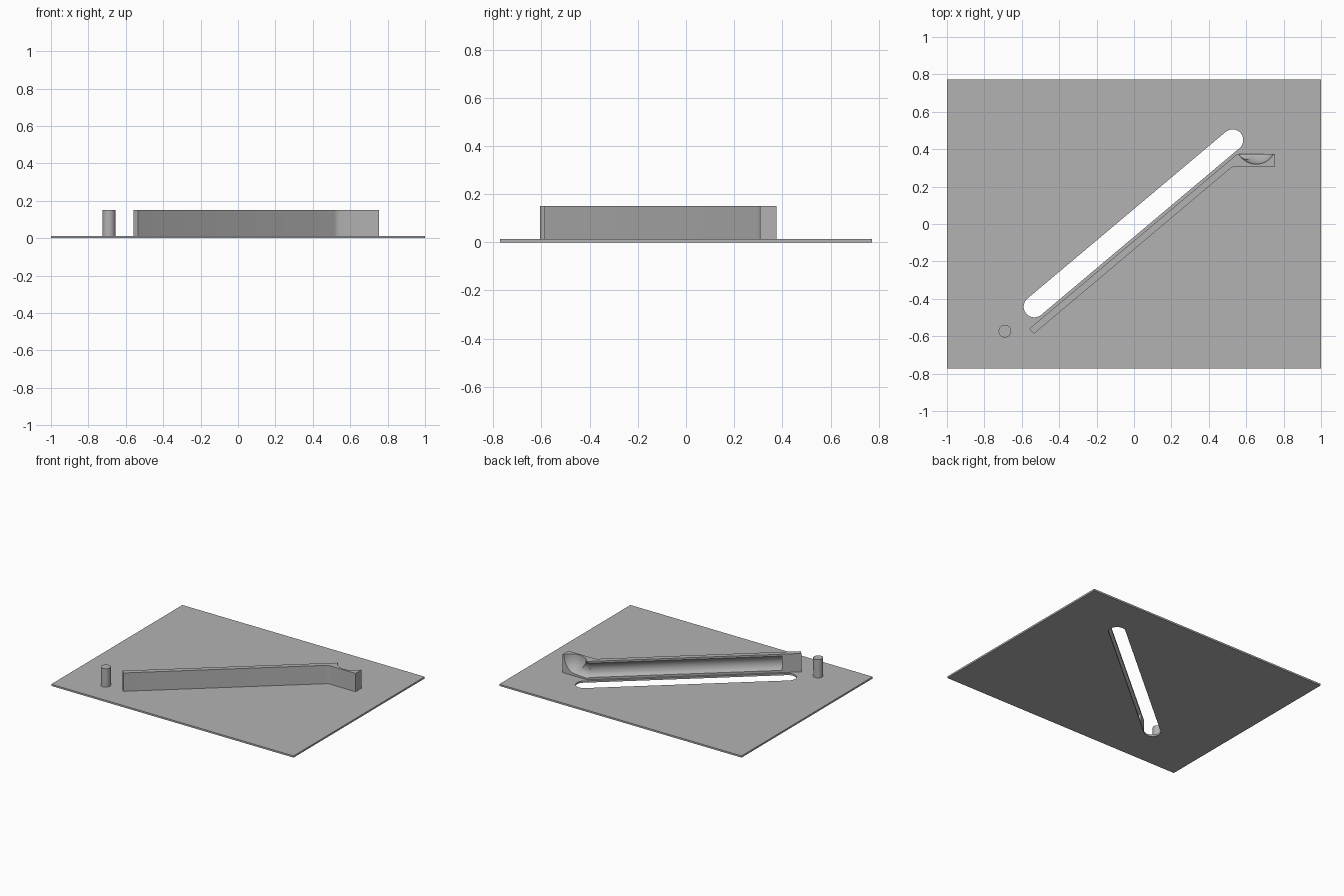
import bpy, bmesh, math
from mathutils import Vector

cube = bpy.data.objects.get("Cube")
if cube:
    bpy.data.objects.remove(cube, do_unlink=True)

grey = bpy.data.materials.new("light_grey")
grey.use_nodes = True
colour = (0.45, 0.45, 0.45, 1)
grey.diffuse_color = colour
grey.node_tree.nodes["Principled BSDF"].inputs["Base Color"].default_value = colour

PLATE, TOP = 0.013, 0.15
run = Vector((0.765, 0.644, 0)).normalized()
side = Vector((-run.y, run.x, 0))


def add(name, bm, helper=False):
    bmesh.ops.recalc_face_normals(bm, faces=bm.faces)
    mesh = bpy.data.meshes.new(name)
    bm.to_mesh(mesh)
    bm.free()
    mesh.materials.append(grey)
    ob = bpy.data.objects.new(name, mesh)
    bpy.context.collection.objects.link(ob)
    ob.hide_render = helper
    return ob


def prism(name, outline, z0, z1, helper=False):
    bm = bmesh.new()
    face = bm.faces.new([bm.verts.new((x, y, z0)) for x, y in outline])
    up = bmesh.ops.extrude_face_region(bm, geom=[face])["geom"]
    verts = [v for v in up if isinstance(v, bmesh.types.BMVert)]
    bmesh.ops.translate(bm, verts=verts, vec=(0, 0, z1 - z0))
    return add(name, bm, helper)


def rod(name, a, b, r, segments=48):
    bm = bmesh.new()
    bmesh.ops.create_cone(bm, cap_ends=True, segments=segments, radius1=r,
                          radius2=r, depth=(b - a).length)
    ob = add(name, bm, True)
    ob.location = (a + b) / 2
    ob.rotation_euler = (b - a).to_track_quat('Z', 'Y').to_euler()
    return ob


def ball(name, centre, r, stretch=1):
    bm = bmesh.new()
    bmesh.ops.create_uvsphere(bm, u_segments=48, v_segments=24, radius=r)
    ob = add(name, bm, True)
    ob.location = centre
    ob.scale.z = stretch
    return ob


def carve(target, cutters):
    bpy.context.view_layer.objects.active = target
    for cutter in cutters:
        mod = target.modifiers.new("cut", 'BOOLEAN')
        mod.operation, mod.solver, mod.object = 'DIFFERENCE', 'EXACT', cutter
        bpy.ops.object.modifier_apply(modifier=mod.name)
        bpy.data.objects.remove(cutter, do_unlink=True)


def smooth(ob):
    bpy.ops.object.select_all(action='DESELECT')
    ob.select_set(True)
    bpy.context.view_layer.objects.active = ob
    bpy.ops.object.shade_smooth_by_angle(angle=math.radians(30))


# Base plate with a round-ended diagonal slot
plate = prism("base_plate", [(-1, -0.773), (1, -0.773), (1, 0.773), (-1, 0.773)], 0, PLATE)
heading = math.atan2(run.y, run.x)
slot = []
for cx, cy, start in ((0.527, 0.449, -90), (-0.533, -0.442, 90)):
    for i in range(17):
        a = heading + math.radians(start + i * 180 / 16)
        slot.append((cx + 0.057 * math.cos(a), cy + 0.057 * math.sin(a)))
carve(plate, [prism("slot_cutter", slot, -0.1, 0.1, True)])
smooth(plate)

# Diagonal rail ending in a thicker block
rail = prism("guide_rail", [(-0.56, -0.56), (-0.535, -0.587), (0.515, 0.297),
                            (0.528, 0.305), (0.545, 0.308), (0.755, 0.308),
                            (0.755, 0.375), (0.553, 0.375)], PLATE - 0.003, TOP)

# Rounded groove along the back of the rail, meeting a scooped cup
mid, out, r = 0.083, 0.045, 0.07
low = Vector((-0.56, -0.56, mid)) + run * 0.13 + side * out
bend = Vector((0.553, 0.375, mid)) + side * out
cup = Vector((0.653, 0.425, TOP))
carve(rail, [rod("groove_cutter", low, bend, r),
             rod("bend_cutter", bend, Vector((0.653, 0.42, mid)), r),
             ball("cup_cutter", cup, 0.105, 1.3)])
smooth(rail)

# Upright peg
peg = rod("round_peg", Vector((-0.69, -0.573, PLATE - 0.003)),
          Vector((-0.69, -0.573, TOP)), 0.034, 24)
peg.hide_render = False
smooth(peg)
